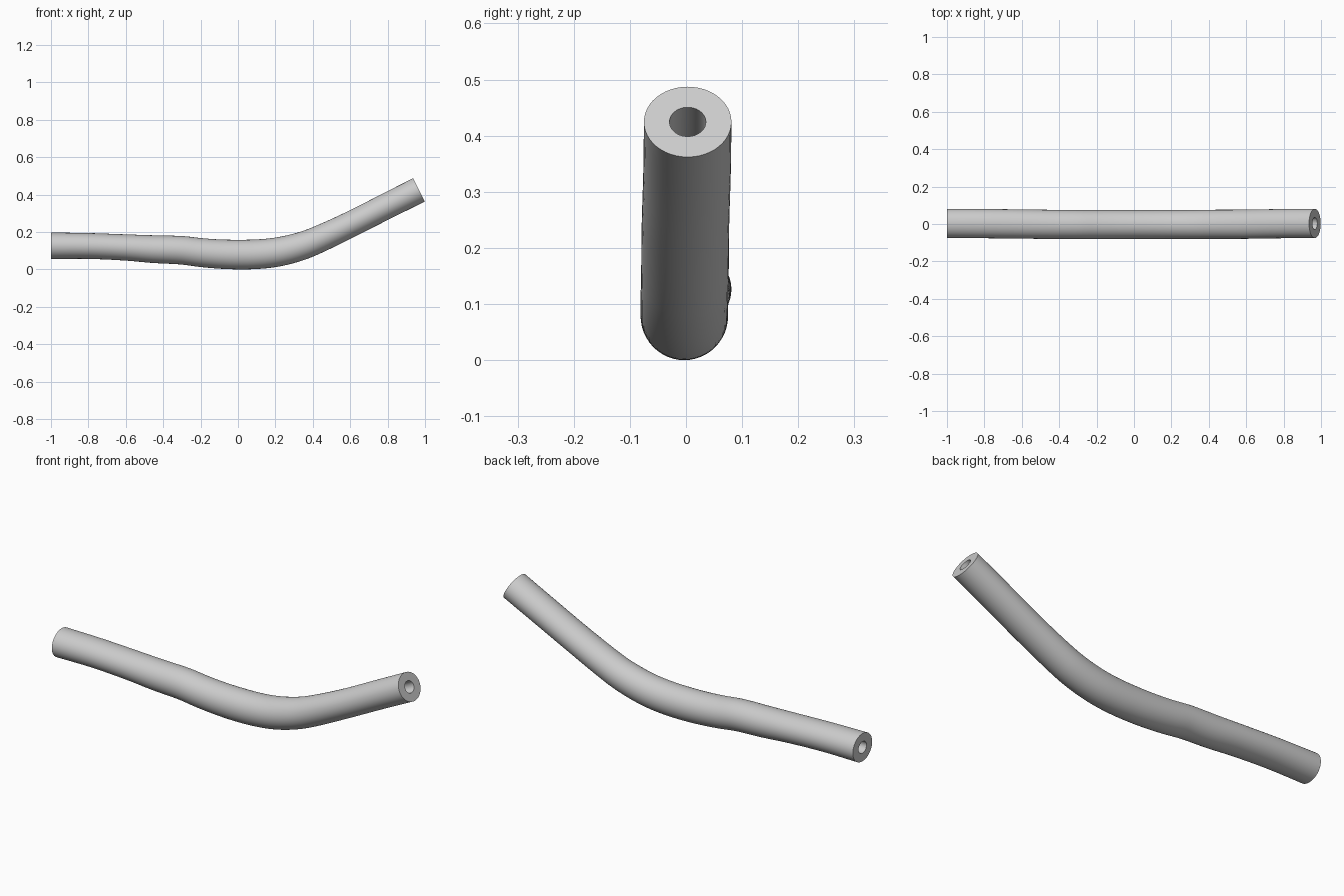
import bpy, bmesh, math
from mathutils import Vector

if "Cube" in bpy.data.objects:
    bpy.data.objects.remove(bpy.data.objects["Cube"])

SIDES = 48
STEPS = 5

# Path stations: x, y, z, vertical radius (across the bend), sideways radius
stations = [
    (-1.0, 0.003, 0.126, 0.071, 0.078),
    (-0.8, 0.002, 0.125, 0.069, 0.078),
    (-0.6, 0.000, 0.117, 0.070, 0.078),
    (-0.45, -0.002, 0.108, 0.074, 0.078),
    (-0.3, -0.003, 0.102, 0.076, 0.078),
    (-0.2, -0.003, 0.090, 0.077, 0.078),
    (-0.1, -0.003, 0.082, 0.078, 0.078),
    (0.0, -0.003, 0.079, 0.079, 0.078),
    (0.1, -0.003, 0.081, 0.079, 0.078),
    (0.2, -0.003, 0.091, 0.078, 0.078),
    (0.3, -0.003, 0.113, 0.076, 0.078),
    (0.4, -0.002, 0.147, 0.073, 0.078),
    (0.6, -0.001, 0.240, 0.069, 0.078),
    (0.8, 0.002, 0.341, 0.069, 0.078),
    (0.967, 0.003, 0.4245, 0.070, 0.078),
]


def smooth_path(pts):
    """Cubic interpolation with slopes in x, so uneven spacing stays smooth."""
    pts = [Vector(p) for p in pts]
    n = len(pts)
    slopes = []
    for i in range(n):
        a, b = pts[max(i - 1, 0)], pts[min(i + 1, n - 1)]
        slopes.append((b - a) / (b[0] - a[0]))
    out = []
    for i in range(n - 1):
        h = pts[i + 1][0] - pts[i][0]
        for k in range(STEPS):
            t = k / STEPS
            out.append(pts[i] * (2*t**3 - 3*t**2 + 1) + slopes[i] * h * (t**3 - 2*t**2 + t)
                       + pts[i + 1] * (3*t**2 - 2*t**3) + slopes[i + 1] * h * (t**3 - t**2))
    out.append(pts[-1])
    return out


def add_ring(bm, path, i, scale):
    """Elliptical ring square to the path in the xz plane."""
    a, b = path[max(i - 1, 0)], path[min(i + 1, len(path) - 1)]
    tangent = Vector((b[0] - a[0], 0, b[2] - a[2])).normalized()
    if i == 0:
        tangent = Vector((1, 0, 0))
    up = Vector((-tangent.z, 0, tangent.x))
    p = path[i]
    ring = []
    for s in range(SIDES):
        ang = 2 * math.pi * s / SIDES
        ring.append(bm.verts.new(Vector(p[:3]) + up * (p[3] * scale * math.sin(ang))
                                 + Vector((0, p[4] * scale * math.cos(ang), 0))))
    return ring


def bridge(bm, r0, r1):
    for s in range(SIDES):
        t = (s + 1) % SIDES
        bm.faces.new((r0[s], r0[t], r1[t], r1[s]))


# Tube: outer wall, bore and flat end rims
path = smooth_path(stations)
bm = bmesh.new()
outer = [add_ring(bm, path, i, 1.0) for i in range(len(path))]
bore = [add_ring(bm, path, i, 0.415) for i in range(len(path))]
for wall in (outer, bore):
    for r0, r1 in zip(wall, wall[1:]):
        bridge(bm, r0, r1)
for end in (0, -1):
    bridge(bm, outer[end], bore[end])
bmesh.ops.recalc_face_normals(bm, faces=bm.faces)

mesh = bpy.data.meshes.new("bent_tube")
bm.to_mesh(mesh)
bm.free()
tube = bpy.data.objects.new("bent_tube", mesh)
bpy.context.collection.objects.link(tube)

# Smooth walls, sharp rims
bpy.context.view_layer.objects.active = tube
tube.select_set(True)
bpy.ops.object.shade_smooth_by_angle(angle=math.radians(40))
